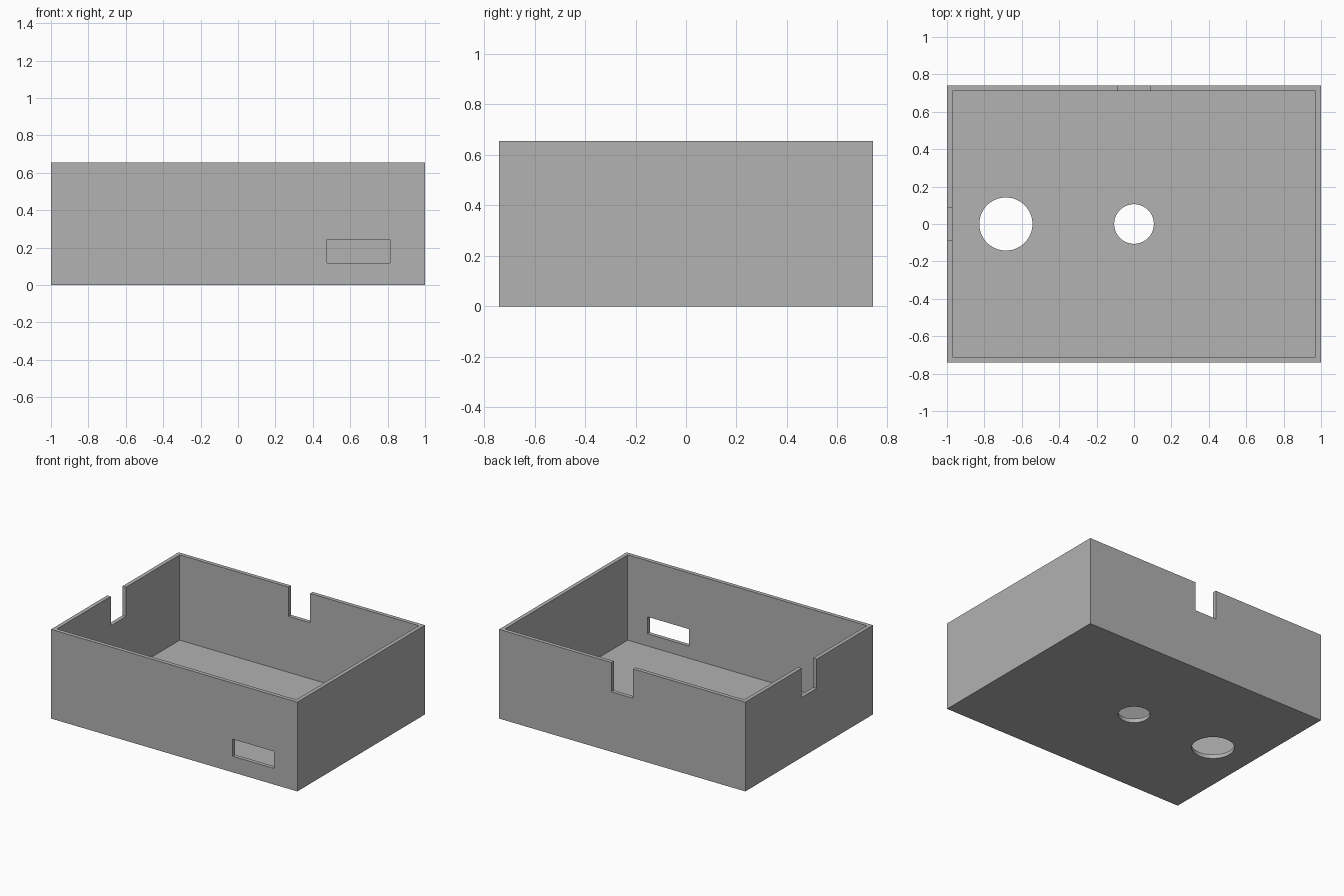
import bpy

if "Cube" in bpy.data.objects:
    bpy.data.objects.remove(bpy.data.objects["Cube"], do_unlink=True)

W, D, H = 2.0, 1.48, 0.655      # outer size
T = 0.029                       # wall and floor thickness
NOTCH_W, NOTCH_Z = 0.176, 0.44  # cable notch width and bottom

grey = bpy.data.materials.new("plain grey")
grey.use_nodes = True
colour = (0.445, 0.445, 0.445, 1)
grey.diffuse_color = colour
grey.node_tree.nodes["Principled BSDF"].inputs["Base Color"].default_value = colour


def box(name, lo, hi):
    """Axis-aligned box between two corners."""
    bpy.ops.mesh.primitive_cube_add(size=1, location=[(a + b) / 2 for a, b in zip(lo, hi)])
    ob = bpy.context.object
    ob.name = name
    ob.scale = [b - a for a, b in zip(lo, hi)]
    bpy.ops.object.transform_apply(location=True, rotation=False, scale=True)
    ob.data.materials.append(grey)
    return ob


def hole(name, x, radius):
    """Vertical round cutter through the floor."""
    bpy.ops.mesh.primitive_cylinder_add(vertices=64, radius=radius, depth=0.2, location=(x, 0, 0))
    ob = bpy.context.object
    ob.name = name
    ob.data.materials.append(grey)
    return ob


# Solid block that becomes the open tray
tray = box("open_box", (-W / 2, -D / 2, 0), (W / 2, D / 2, H))

n = NOTCH_W / 2
cutters = [
    # Hollow interior
    box("cavity_cutter", (-W / 2 + T, -D / 2 + T, T), (W / 2 - T, D / 2 - T, H + 0.1)),
    # Notches in the back and right walls
    box("back_notch_cutter", (-n, D / 2 - 0.1, NOTCH_Z), (n, D / 2 + 0.1, H + 0.2)),
    box("side_notch_cutter", (-W / 2 - 0.1, -n, NOTCH_Z), (-W / 2 + 0.1, n, H + 0.2)),
    # Slot in the front wall
    box("front_slot_cutter", (0.475, -D / 2 - 0.1, 0.118), (0.812, -D / 2 + 0.1, 0.243)),
    # Round floor holes
    hole("large_hole_cutter", -0.685, 0.142),
    hole("small_hole_cutter", 0, 0.106),
]

for cutter in cutters:
    cutter.hide_render = True
    mod = tray.modifiers.new(cutter.name, 'BOOLEAN')
    mod.operation = 'DIFFERENCE'
    mod.solver = 'EXACT'
    mod.object = cutter

# Apply the cuts, then drop the cutters
bpy.ops.object.select_all(action='DESELECT')
tray.select_set(True)
bpy.context.view_layer.objects.active = tray
for cutter in cutters:
    bpy.ops.object.modifier_apply(modifier=cutter.name)
    bpy.data.objects.remove(cutter, do_unlink=True)

bpy.ops.object.shade_smooth_by_angle()
